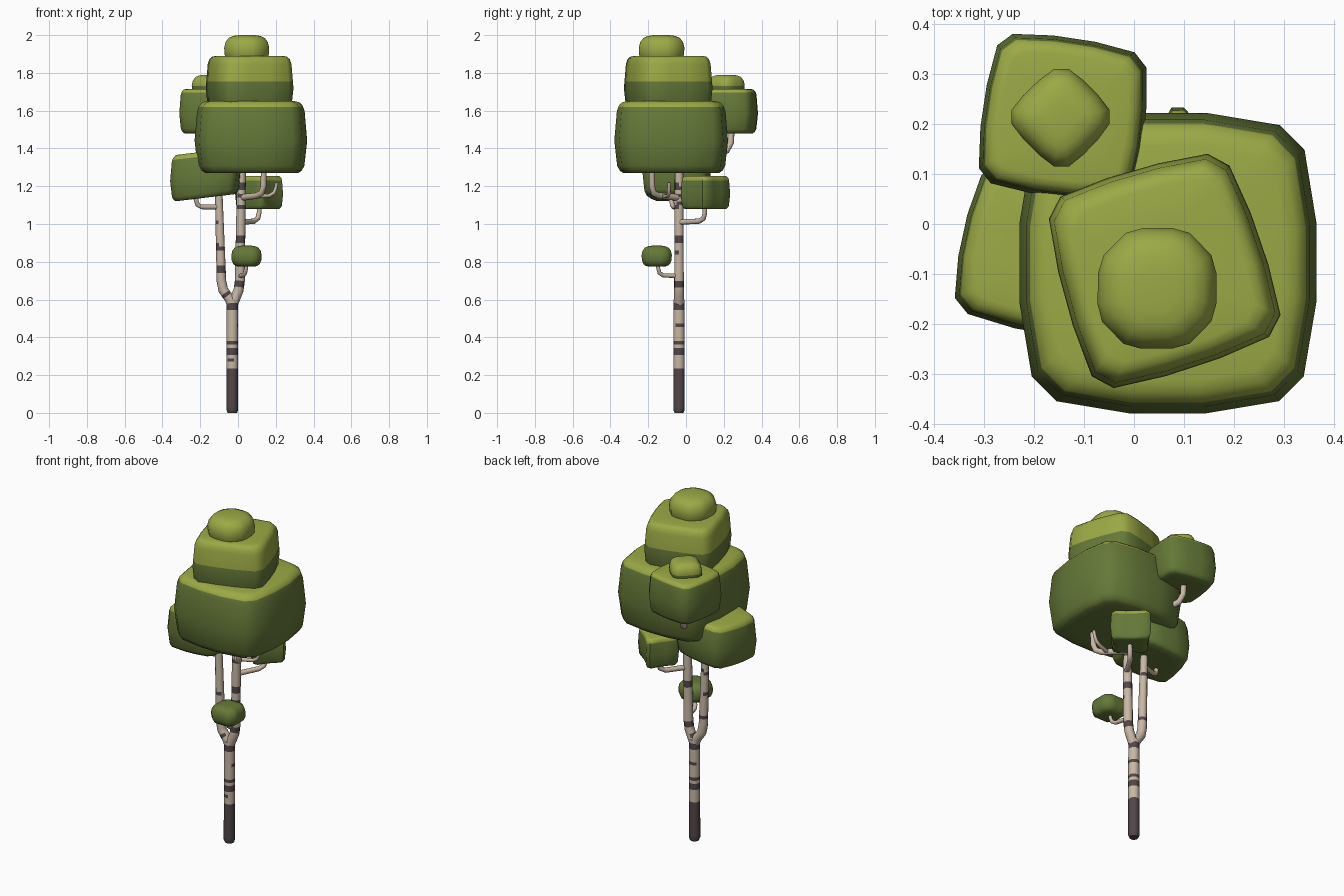
import bpy, bmesh, math, random
from mathutils import Vector

if "Cube" in bpy.data.objects:
    bpy.data.objects.remove(bpy.data.objects["Cube"])

random.seed(4)

def material(name, rgb):
    m = bpy.data.materials.new(name)
    m.diffuse_color = (*rgb, 1)
    m.use_nodes = True
    m.node_tree.nodes["Principled BSDF"].inputs["Base Color"].default_value = m.diffuse_color
    return m

LIGHT = material("light_leaf", (0.33, 0.40, 0.06))
DARK = material("dark_leaf", (0.13, 0.19, 0.04))
BARK = material("pale_bark", (0.58, 0.48, 0.38))
STRIPE = material("dark_bark", (0.085, 0.063, 0.065))

def finish(bm, name, mats, angle):
    bmesh.ops.recalc_face_normals(bm, faces=bm.faces)
    me = bpy.data.meshes.new(name)
    bm.to_mesh(me)
    bm.free()
    for m in mats:
        me.materials.append(m)
    for p in me.polygons:
        p.use_smooth = True
    me.set_sharp_from_angle(angle=math.radians(angle))
    ob = bpy.data.objects.new(name, me)
    bpy.context.collection.objects.link(ob)

# Vertical profiles: (height fraction, outline scale)
BOXY = [(0, .6), (0, .84), (.03, .9), (.10, .95), (.45, 1), (.86, .955), (.94, .92), (.985, .86), (1, .78), (1, .4)]
SOFT = [(0, .5), (.02, .7), (.12, .88), (.3, .98), (.55, 1), (.75, .94), (.9, .8), (.97, .6), (1, .35)]

def leaf(name, corners, z0, z1, split, profile=BOXY, chamfer=.09, bulge=.045, slope=0):
    """Rounded block lofted from four corners; faces above split fraction are light."""
    c = [Vector(p) for p in corners]
    centre = sum(c, Vector((0, 0))) / 4
    outline = []
    for i in range(4):
        a, b = c[i], c[(i + 1) % 4]
        d = b - a
        out = Vector((d.y, -d.x))
        for t, k in ((chamfer, 0), (.36, 1), (.64, 1), (1 - chamfer, 0)):
            outline.append(a + d * t + out * bulge * k)
    # add a ring exactly on the colour boundary
    rings = list(profile)
    for (ta, sa), (tb, sb) in zip(profile, profile[1:]):
        if ta < split < tb:
            f = (split - ta) / (tb - ta)
            rings.insert(rings.index((tb, sb)), (split, sa + (sb - sa) * f))
    bm = bmesh.new()

    def vert(p, t):
        return bm.verts.new((p.x, p.y, z0 + (z1 - z0) * t + slope * (p.x - centre.x)))

    loops = [[vert(centre + (p - centre) * s, t) for p in outline] for t, s in rings]
    n = len(outline)
    for j in range(len(loops) - 1):
        for i in range(n):
            k = (i + 1) % n
            f = bm.faces.new((loops[j][i], loops[j][k], loops[j + 1][k], loops[j + 1][i]))
            f.material_index = 0 if rings[j][0] >= split - 1e-6 else 1
    bm.faces.new(loops[0][::-1]).material_index = 1
    bm.faces.new(loops[-1]).material_index = 0 if split < 1.01 else 1
    finish(bm, name, (LIGHT, DARK), 50)

def tube(name, path, r0, r1, bands=(), step=None, patches=0, sides=10):
    """Tapered tube along a path, with dark rings by height and random dark patches."""
    pts = [Vector(path[0])]
    for a, b in zip(path, path[1:]):
        a, b = Vector(a), Vector(b)
        n = max(1, round((b - a).length / step)) if step else 1
        pts += [a.lerp(b, i / n) for i in range(1, n + 1)]
    bm = bmesh.new()
    loops, normal = [], Vector((.31, .95, .05))
    last = len(pts) - 1
    for i, p in enumerate(pts):
        t = (pts[min(i + 1, last)] - pts[max(i - 1, 0)]).normalized()
        normal = (normal - t * normal.dot(t)).normalized()
        side = t.cross(normal)
        r = r0 + (r1 - r0) * i / last
        if p.z == 0:
            r *= .8
        loops.append([bm.verts.new(p + (normal * math.cos(a) + side * math.sin(a)) * r)
                      for a in (2 * math.pi * k / sides for k in range(sides))])
    spots = set()
    for _ in range(patches):
        row, start = random.randrange(last), random.randrange(sides)
        for k in range(random.randint(2, 5)):
            spots.add((row, (start + k) % sides))
    for j in range(last):
        z = (pts[j].z + pts[j + 1].z) / 2
        for i in range(sides):
            k = (i + 1) % sides
            f = bm.faces.new((loops[j][i], loops[j][k], loops[j + 1][k], loops[j + 1][i]))
            f.material_index = int((j, i) in spots or any(lo < z < hi for lo, hi in bands))
    bm.faces.new(loops[0][::-1]).material_index = int(bool(bands) and bands[0][0] < 0)
    bm.faces.new(loops[-1])
    finish(bm, name, (BARK, STRIPE), 50)

# Trunk and the two forked stems
Y = -.037
tube("trunk", [(-.03, Y, 0), (-.03, Y, .015), (-.03, Y, .60)], .031, .03,
     [(-1, .23), (.30, .34), (.355, .375), (.55, .585)], .0185, 4)
tube("left_stem", [(-.03, Y, .57), (-.045, Y, .605), (-.078, Y, .65), (-.088, Y, .70), (-.105, Y, 1.26)],
     .027, .019, [(.74, .76)], .02, 9)
tube("right_stem", [(-.03, Y, .57), (-.015, Y, .605), (.003, Y, .65), (.01, Y, .70), (.022, Y, 1.5)],
     .027, .022, [(.66, .695), (.89, .93), (1.19, 1.21)], .02, 10)

# Side branches, each bending upward into its leaves
tube("back_branch", [(.02, Y, 1.36), (-.11, .17, 1.37), (-.135, .215, 1.39), (-.145, .238, 1.43), (-.147, .245, 1.55)], .02, .015)
tube("left_branch", [(-.1, Y, 1.09), (-.19, -.065, 1.09), (-.213, -.072, 1.10), (-.222, -.078, 1.125), (-.225, -.08, 1.22)], .013, .012)
tube("front_branch", [(.02, Y, 1.14), (.10, -.145, 1.15), (.125, -.172, 1.165), (.135, -.18, 1.20), (.137, -.182, 1.34)], .018, .015)
tube("front_twig", [(.085, -.12, 1.145), (.165, -.095, 1.15), (.19, -.09, 1.165), (.2, -.09, 1.19), (.205, -.09, 1.22)], .011, .009)
tube("right_branch", [(.02, Y, 1.01), (.085, .07, 1.015), (.105, .093, 1.03), (.112, .1, 1.06), (.115, .102, 1.16)], .015, .012)
tube("low_branch", [(.01, Y, .725), (.028, -.12, .728), (.037, -.14, .74), (.043, -.147, .765), (.045, -.15, .83)], .012, .01)

# Main crown: three stacked blocks
leaf("crown_lower", [(-.205, -.355), (.34, -.355), (.342, .198), (-.205, .198)], 1.27, 1.65, .92)
leaf("crown_middle", [(-.075, -.34), (.305, -.215), (.18, .15), (-.18, .045)], 1.58, 1.89, .56, bulge=.025)
leaf("crown_top", [(-.065, -.24), (.155, -.24), (.155, -.018), (-.06, -.018)], 1.85, 2.0, .1, SOFT, .2)

# Back cluster
leaf("back_leaves", [(-.315, .085), (-.005, .045), (.028, .34), (-.27, .385)], 1.48, 1.715, .92, bulge=.03)
leaf("back_leaves_top", [(-.26, .215), (-.145, .1), (-.035, .215), (-.145, .325)], 1.67, 1.79, .5, SOFT, .13, .03)

# Lower side clusters
leaf("left_leaves", [(-.365, -.175), (-.01, -.235), (.01, .11), (-.3, .125)], 1.14, 1.385, .9, bulge=.035, slope=.12)
leaf("right_leaves", [(.085, .247), (-.025, .095), (.125, -.04), (.25, .1)][::-1], 1.08, 1.255, .86, bulge=.03)
leaf("low_leaves", [(-.035, -.235), (.125, -.235), (.125, -.075), (-.035, -.075)], .775, .885, 2, SOFT, .2, .0)
